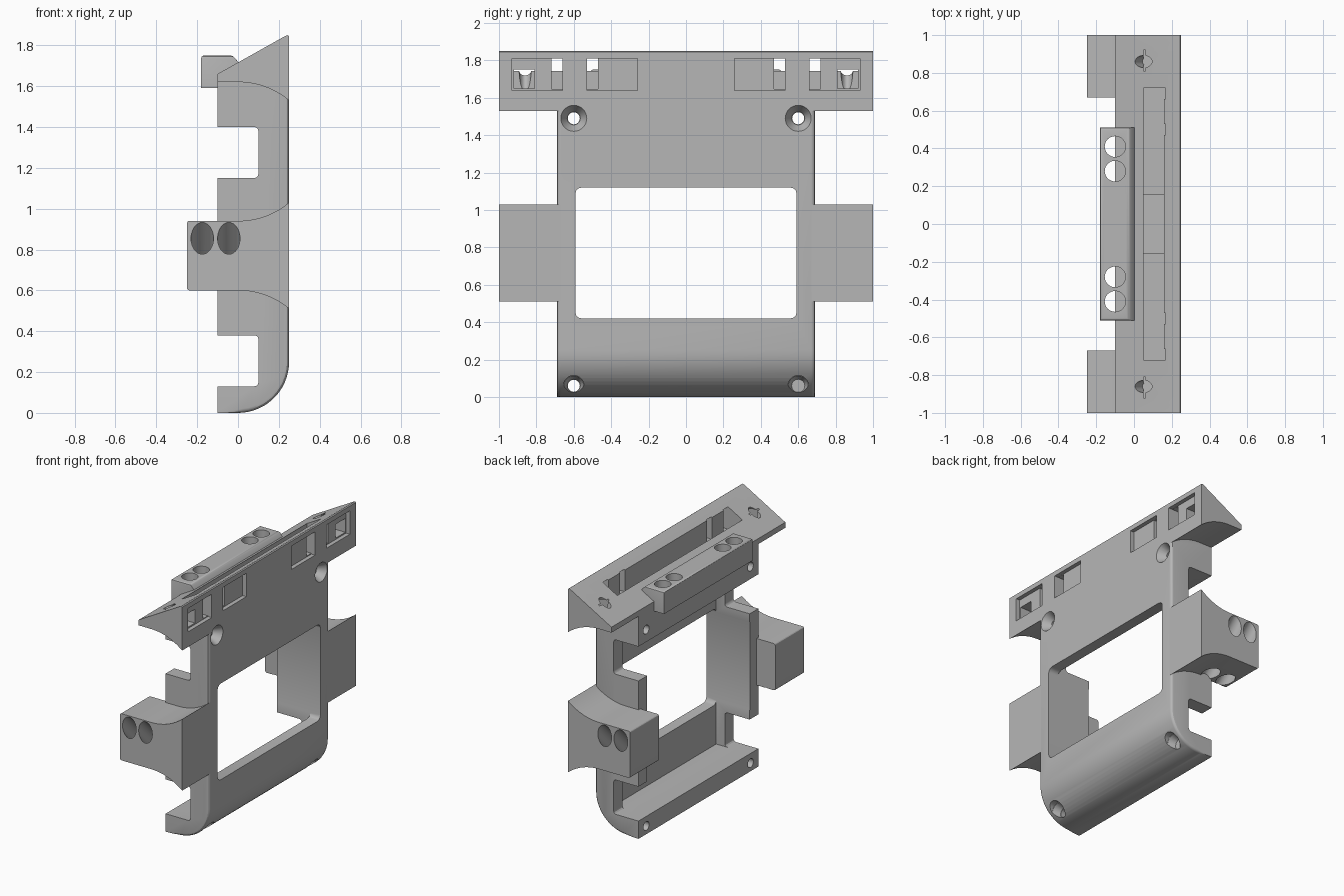
import bpy, bmesh, math
from mathutils import Vector, Matrix

cube = bpy.data.objects.get("Cube")
if cube:
    bpy.data.objects.remove(cube, do_unlink=True)

grey = bpy.data.materials.new("plain_grey")
grey.use_nodes = True
grey.diffuse_color = (0.47, 0.47, 0.47, 1)
grey.node_tree.nodes["Principled BSDF"].inputs["Base Color"].default_value = grey.diffuse_color


def finish(name, bm):
    bmesh.ops.recalc_face_normals(bm, faces=bm.faces)
    mesh = bpy.data.meshes.new(name)
    bm.to_mesh(mesh)
    bm.free()
    mesh.materials.append(grey)
    obj = bpy.data.objects.new(name, mesh)
    bpy.context.collection.objects.link(obj)
    return obj


def prism(name, profile, y0, y1, bevel=0, rule=None):
    """Extrude an x-z profile along y, bevelling the edges picked by rule."""
    bm = bmesh.new()
    face = bm.faces.new([bm.verts.new((x, y0, z)) for x, z in profile])
    ext = bmesh.ops.extrude_face_region(bm, geom=[face])["geom"]
    moved = [v for v in ext if isinstance(v, bmesh.types.BMVert)]
    bmesh.ops.translate(bm, vec=(0, y1 - y0, 0), verts=moved)
    bmesh.ops.recalc_face_normals(bm, faces=bm.faces)
    if bevel:
        edges = [e for e in bm.edges if rule(e)]
        bmesh.ops.bevel(bm, geom=edges, offset=bevel, segments=3, profile=0.5, affect='EDGES')
    return finish(name, bm)


def box(x0, x1, y0, y1, z0, z1, bevel=0, rule=None):
    return prism("cutter", [(x0, z0), (x1, z0), (x1, z1), (x0, z1)], y0, y1, bevel, rule)


def rod(a, b, r1, r2=None, stretch=1):
    """Round cutter from a to b, optionally widened in one direction."""
    a, b = Vector(a), Vector(b)
    turn = (b - a).to_track_quat('Z', 'Y').to_matrix().to_4x4()
    bm = bmesh.new()
    bmesh.ops.create_cone(bm, cap_ends=True, segments=32, radius1=r1, radius2=r2 or r1,
                          depth=(b - a).length,
                          matrix=Matrix.Translation((a + b) / 2) @ turn
                          @ Matrix.Diagonal((1, stretch, 1, 1)))
    return finish("cutter", bm)


def carve(obj, cutters):
    """Subtract every cutter, bake the result and drop the cutters."""
    for c in cutters:
        c.hide_render = True
        m = obj.modifiers.new("cut", 'BOOLEAN')
        m.operation, m.solver, m.object = 'DIFFERENCE', 'EXACT', c
    bpy.context.view_layer.update()
    baked = bpy.data.meshes.new_from_object(obj.evaluated_get(bpy.context.evaluated_depsgraph_get()))
    obj.modifiers.clear()
    obj.data = baked
    for c in cutters:
        bpy.data.objects.remove(c, do_unlink=True)
    return obj


def flare(z, sign):
    """Curve leaving z level at x = 0 and drifting away towards x = 0.25."""
    r, n = 0.392, 12
    top = math.asin(0.25 / r)
    return [(r * math.sin(top * i / n), z + sign * r * (1 - math.cos(top * i / n)))
            for i in range(n + 1)]


def plate_screws(levels):
    """Countersunk screw holes running through the shell."""
    out = []
    for y in (-0.6, 0.6):
        for z, x in levels:
            out.append(rod((-0.3, y, z), (0.4, y, z), 0.032))
            out.append(rod((x - 0.06, y, z), (x, y, z), 0.035, 0.07 if z > 1 else 0.055))
            if z < 1:
                out.append(rod((x - 0.005, y, z), (0.4, y, z), 0.055))
    return out


parts = []

# Shell: rounded lower front edge, flared top seam under the hood
arc = [(0.25 * math.sin(math.radians(a)), 0.25 - 0.25 * math.cos(math.radians(a)))
       for a in range(0, 91, 6)]
shell_profile = [(-0.1, 0)] + arc + flare(1.62, -1)[::-1] + [(-0.1, 1.62)]


def outer_rim(e):
    a, b = (v.co for v in e.verts)
    return abs(a.y - b.y) < 0.01 and min(a.x, b.x) > -0.01 and max(a.z, b.z) < 1.54


shell = prism("shell", shell_profile, -0.69, 0.69, 0.02, outer_rim)
cuts = [box(-0.3, 0.17, -0.59, 0.59, 0.13, 1.4),
        box(-0.3, 0.4, -0.592, 0.592, 0.42, 1.12, 0.035,
            lambda e: abs(e.verts[0].co.x - e.verts[1].co.x) > 0.1),
        box(0.05, 0.16, -0.155, 0.155, 1.3, 1.75)]
for z in (0.13, 1.15):
    cuts.append(box(-0.3, 0.1, -0.8, 0.8, z, z + 0.25, 0.02,
                    lambda e: min(v.co.x for v in e.verts) > 0.05
                    and abs(e.verts[0].co.y - e.verts[1].co.y) > 0.1))
parts.append(carve(shell, cuts + plate_screws([(0.06, 0.17), (1.49, 0.251)])))

# Sloped hood across the top
hood = prism("sloped_hood", [(-0.1, 1.62)] + flare(1.62, -1)
             + [(0.25, 1.845), (0.243, 1.85), (0.23, 1.845), (-0.1, 1.66)], -1, 1)
cuts = [box(0.05, 0.16, -0.72, 0.72, 1.645, 2),
        box(0.05, 0.16, -0.155, 0.155, 1.3, 1.75)]
for s in (-1, 1):
    def mirrored(x0, x1, ya, yb, z0, z1):
        return box(x0, x1, min(s * ya, s * yb), max(s * ya, s * yb), z0, z1)
    # Shallow front pockets, through slits and the nut recess
    cuts += [mirrored(0.22, 0.4, 0.66, 0.93, 1.64, 1.81),
             mirrored(0.22, 0.4, 0.26, 0.53, 1.64, 1.81),
             mirrored(0.1, 0.4, 0.661, 0.719, 1.646, 1.809),
             mirrored(0.1, 0.4, 0.471, 0.529, 1.646, 1.809),
             mirrored(0.05, 0.4, 0.81, 0.92, 1.65, 1.75)]
    # Elongated screw hole square to the slope
    cuts.append(rod((0.0, s * 0.86, 1.84), (0.09, s * 0.86, 1.67), 0.032, stretch=1.6))


def bar_holes():
    return [rod((-0.1, y, 1.55), (-0.1, y, 1.9), 0.055) for y in (-0.41, -0.28, 0.28, 0.41)]


parts.append(carve(hood, cuts + bar_holes() + plate_screws([(1.49, 0.251)])))

# Rear bar with vertical holes
bar = prism("rear_bar", [(-0.18, 1.59), (-0.1, 1.59), (-0.06, 1.63), (0.01, 1.7),
                         (0, 1.72), (-0.025, 1.75), (-0.18, 1.75)], -0.51, 0.51, 0.012,
            lambda e: max(v.co.x for v in e.verts) < -0.02 and min(v.co.z for v in e.verts) > 1.7)
parts.append(carve(bar, bar_holes()))

# Side wings with slanted holes
wing_profile = ([(-0.25, 0.6)] + flare(0.6, -1) + flare(0.94, 1)[::-1] + [(-0.25, 0.94)])
for side, s in (("left", 1), ("right", -1)):
    ys = sorted((s * 0.67, s * 1.0))
    wing = prism("wing_" + ("back" if s > 0 else "front"), wing_profile, *ys, 0.012,
                 lambda e: max(v.co.x for v in e.verts) < -0.2
                 and abs(e.verts[0].co.y - e.verts[1].co.y) > 0.1)
    holes = [rod((x, s * 1.1, 0.955), (x, s * 0.62, 0.475), 0.055) for x in (-0.175, -0.045)]
    parts.append(carve(wing, holes))

# Smooth the curves and keep the edges crisp
bpy.ops.object.select_all(action='DESELECT')
for p in parts:
    p.select_set(True)
    bpy.context.view_layer.objects.active = p
bpy.ops.object.shade_smooth_by_angle(angle=math.radians(30))
